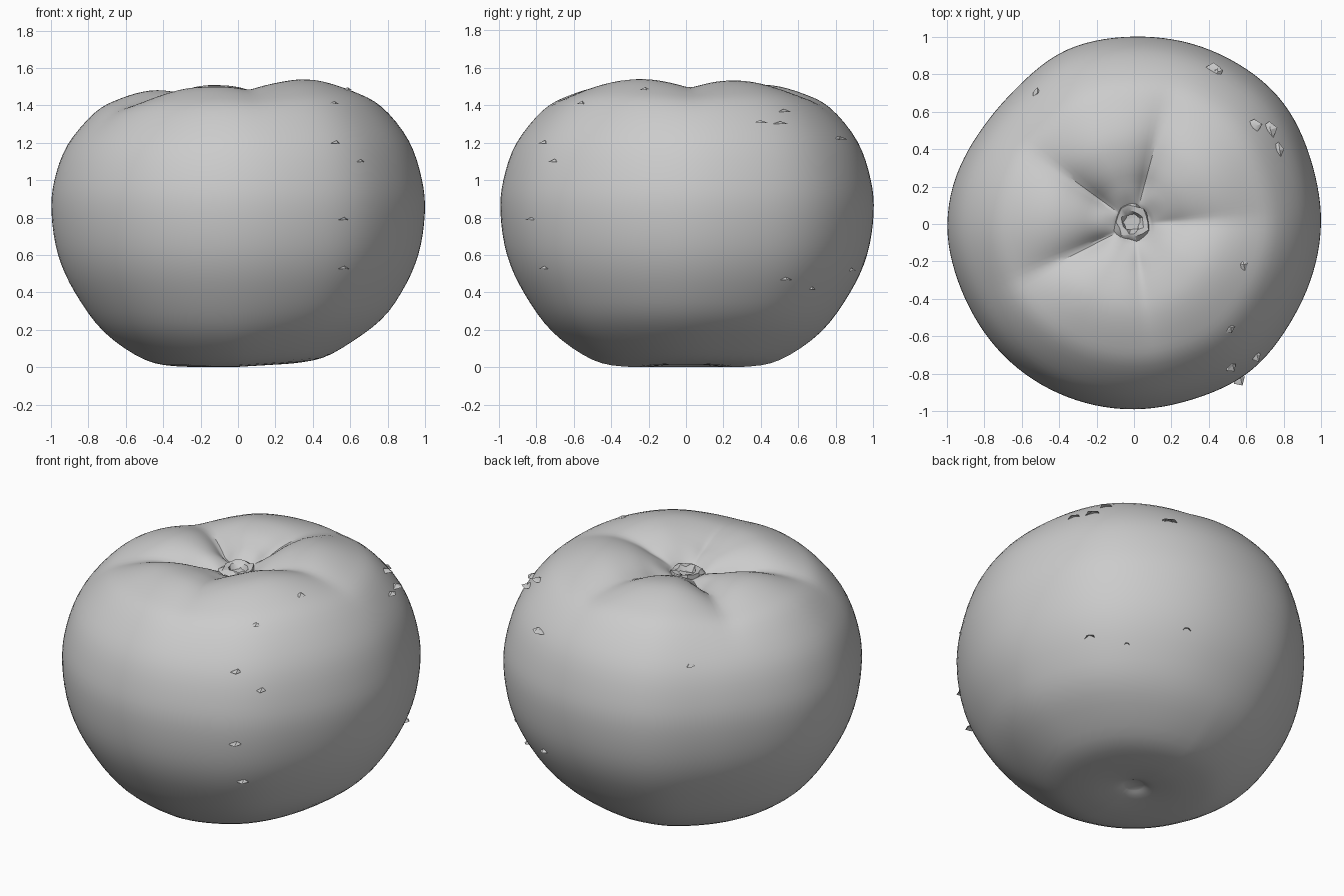
import bpy, bmesh, math, random
from mathutils import Vector
from mathutils.bvhtree import BVHTree

if "Cube" in bpy.data.objects:
    bpy.data.objects.remove(bpy.data.objects["Cube"])

random.seed(4)
SEG, SUB = 120, 4

# half profile of the fruit (radius, height), bottom to top
PROFILE = [(.05, .035), (.12, .012), (.3, .003), (.5, .04), (.72, .19), (.875, .4), (.965, .6),
           (1, .82), (.985, 1.0), (.915, 1.2), (.77, 1.385), (.63, 1.47), (.47, 1.52),
           (.33, 1.512), (.2, 1.465), (.115, 1.41), (.085, 1.385), (.04, 1.375)]
# seen from the top: outline radius by angle
OUTLINE = [(0, 1), (15, 1), (42, 1.03), (65, 1.015), (90, 1), (112, 1), (131, .955), (148, .955),
           (165, .985), (180, 1), (203, .985), (232, .99), (270, .99), (288, .985),
           (308, 1.005), (328, .985), (345, .99), (360, 1)]
# crown creases: angle, depth, half width in degrees
CREASES = [(3, .045, 20), (75, .075, 18), (145, .085, 18), (206, .085, 18), (277, .035, 18)]
# crown height change by angle
CROWN = [(0, .015), (35, .02), (75, .01), (110, 0), (145, -.02), (175, -.02), (206, -.025),
         (240, -.015), (277, -.005), (330, .022), (360, .015)]


def spline(pts, sub):
    out = []
    for i in range(len(pts) - 1):
        p = [Vector(pts[min(max(i + k, 0), len(pts) - 1)]) for k in (-1, 0, 1, 2)]
        for s in range(sub):
            t = s / sub
            out.append(.5 * (2 * p[1] + (p[2] - p[0]) * t + (2 * p[0] - 5 * p[1] + 4 * p[2] - p[3]) * t * t
                             + (3 * p[1] - p[0] - 3 * p[2] + p[3]) * t ** 3))
    return out + [Vector(pts[-1])]


def table(rows, a):
    for (a0, v0), (a1, v1) in zip(rows, rows[1:]):
        if a0 <= a <= a1:
            t = (a - a0) / (a1 - a0)
            return v0 + (v1 - v0) * t * t * (3 - 2 * t)


def smooth(t):
    t = min(max(t, 0), 1)
    return t * t * (3 - 2 * t)


def outline(deg):
    # averaged so the sides stay free of grooves
    return sum(table(OUTLINE, (deg + k) % 360) for k in (-8, -4, 0, 4, 8)) / 5


def surface_point(r, z, deg):
    a = math.radians(deg)
    up = smooth((z - .9) / .5)
    rad = r * (1 + (outline(deg) - 1) * smooth(r / .8))
    x, y = rad * math.cos(a), rad * math.sin(a)
    z += table(CROWN, deg) * up * smooth(r / .3)
    window = smooth((r - .06) / .18) * smooth((.95 - r) / .6) * up
    for ang, depth, width in CREASES:
        d = abs((deg - ang + 180) % 360 - 180) / width
        z -= depth * window * math.exp(-1.3 * (math.sqrt(d * d + .03) - .17))
    z += .06 * max(x, 0) * smooth((.35 - z) / .3)
    return Vector((x, y, z))


def finish(name, bm):
    bmesh.ops.recalc_face_normals(bm, faces=bm.faces)
    me = bpy.data.meshes.new(name)
    bm.to_mesh(me)
    bm.free()
    ob = bpy.data.objects.new(name, me)
    bpy.context.collection.objects.link(ob)
    bpy.ops.object.select_all(action='DESELECT')
    ob.select_set(True)
    bpy.context.view_layer.objects.active = ob
    bpy.ops.object.shade_smooth_by_angle(angle=math.radians(30))
    return ob


# fruit body
bm = bmesh.new()
rings = [[bm.verts.new(surface_point(p.x, p.y, 360 * i / SEG)) for i in range(SEG)]
         for p in spline(PROFILE, SUB)]
for lo, hi in zip(rings, rings[1:]):
    for i in range(SEG):
        j = (i + 1) % SEG
        bm.faces.new((lo[i], lo[j], hi[j], hi[i]))
for ring, z in ((rings[0], .04), (rings[-1], 1.372)):
    c = bm.verts.new((0, 0, z))
    for i in range(SEG):
        bm.faces.new((ring[i], ring[(i + 1) % SEG], c))
tree = BVHTree.FromBMesh(bm)
finish("fruit_body", bm)

# ragged stem scar in the crown dimple
bm = bmesh.new()
N = 14
loops = [[bm.verts.new((-.01 + r * k * math.cos(2 * math.pi * i / N), .01 + r * k * math.sin(2 * math.pi * i / N),
                        z + random.uniform(-.01, .01)))
          for i in range(N) for k in [random.uniform(.82, 1.14)]]
         for r, z in ((.1, 1.385), (.085, 1.41), (.06, 1.405), (.045, 1.38))]
for lo, hi in zip(loops, loops[1:]):
    for i in range(N):
        j = (i + 1) % N
        bm.faces.new((lo[i], lo[j], hi[j], hi[i]))
bm.faces.new(loops[-1])
finish("stem_scar", bm)

# small angular skin blemishes: ray origin, ray direction, size
F, R, T = Vector((0, 1, 0)), Vector((-1, 0, 0)), Vector((0, 0, -1))
SPOTS = [((.56, -2, .79), F, .042), ((.56, -2, .53), F, .04), ((.52, -2, 1.2), F, .035),
         ((.51, -2, 1.41), F, .035), ((.65, -2, 1.1), F, .035), ((2, .53, .47), R, .035),
         ((2, .67, .42), R, .02), ((2, .88, .52), R, .025), ((2, .82, 1.22), R, .045),
         ((.64, .52, 3), T, .05), ((.72, .5, 3), T, .045), ((.77, .39, 3), T, .045),
         ((.44, .81, 3), T, .04), ((-.52, .7, 3), T, .028), ((.58, -.22, 3), T, .03)]
bm = bmesh.new()
for origin, direction, size in SPOTS:
    hit, normal, _, _ = tree.ray_cast(Vector(origin), direction)
    if hit is None:
        continue
    if normal.dot(direction) > 0:
        normal = -normal
    turn = normal.to_track_quat('Z', 'Y')
    base = [bm.verts.new(hit + turn @ Vector((size * k * math.cos(a), size * k * math.sin(a), -.004)))
            for a in (.3, 1.5, 2.8, 4, 5.2) for k in [random.uniform(.7, 1.1)]]
    tip = bm.verts.new(hit + turn @ Vector((size * .2, size * .1, .012)))
    for i in range(5):
        bm.faces.new((base[i], base[(i + 1) % 5], tip))
finish("skin_blemishes", bm)
